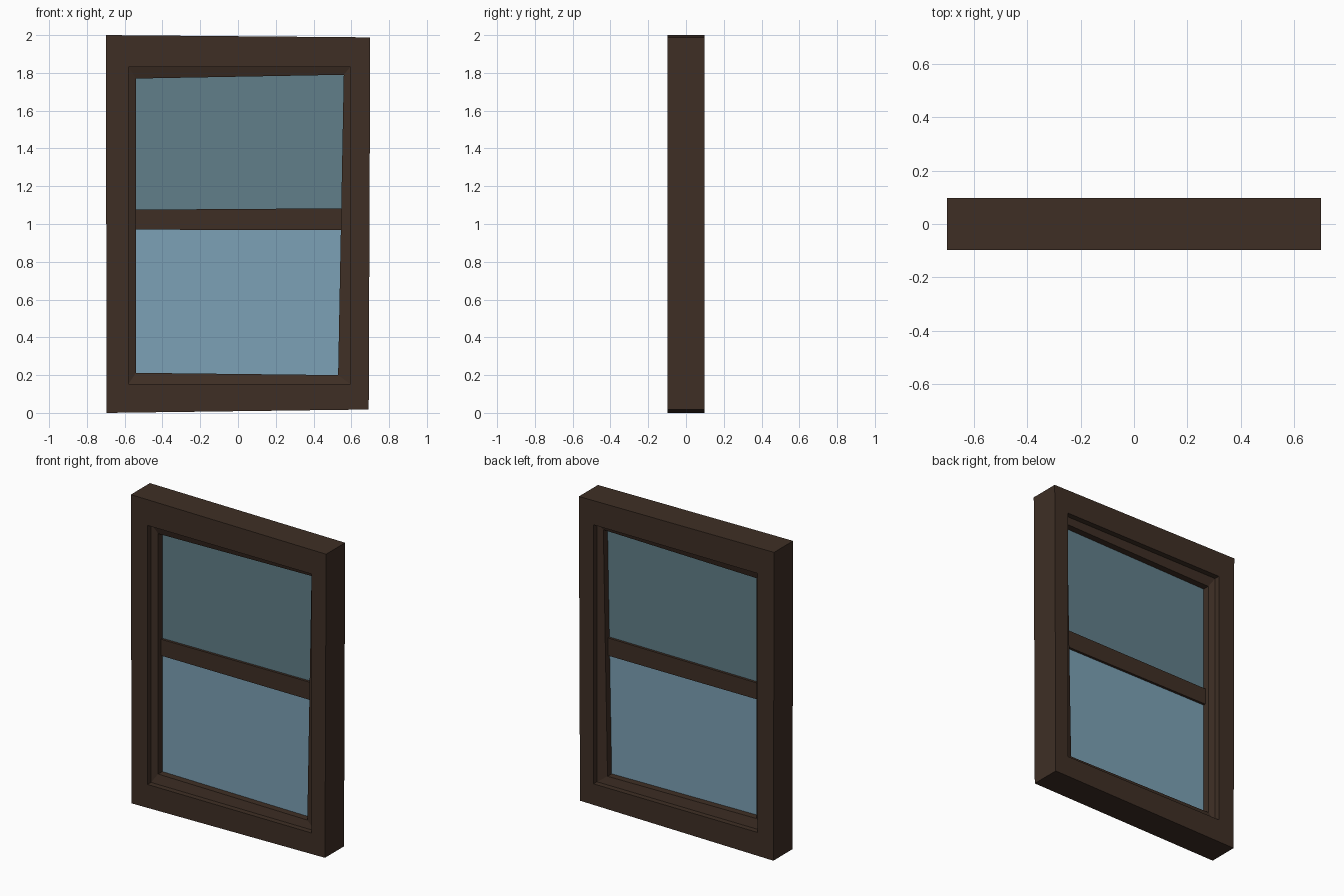
import bpy
import bmesh

cube = bpy.data.objects.get("Cube")
if cube:
    bpy.data.objects.remove(cube, do_unlink=True)


def make_material(name, color):
    mat = bpy.data.materials.new(name)
    mat.use_nodes = True
    mat.diffuse_color = color
    mat.node_tree.nodes["Principled BSDF"].inputs["Base Color"].default_value = color
    return mat


def build(name, loops, mat, closed):
    """Skin four-cornered (corners, depth) loops; close into a ring or cap the ends."""
    bm = bmesh.new()
    rows = [[bm.verts.new((x, y, z)) for x, z in corners] for corners, y in loops]
    pairs = list(zip(rows, rows[1:]))
    if closed:
        pairs.append((rows[-1], rows[0]))
    else:
        bm.faces.new(rows[0])
        bm.faces.new(rows[-1][::-1])
    for a, b in pairs:
        for i in range(4):
            j = (i + 1) % 4
            bm.faces.new((a[i], a[j], b[j], b[i]))
    bmesh.ops.recalc_face_normals(bm, faces=bm.faces)
    mesh = bpy.data.meshes.new(name)
    bm.to_mesh(mesh)
    bm.free()
    mesh.materials.append(mat)
    obj = bpy.data.objects.new(name, mesh)
    bpy.context.collection.objects.link(obj)
    return obj


def slab(name, corners, half_depth, mat):
    return build(name, [(corners, -half_depth), (corners, half_depth)], mat, False)


wood = make_material("dark brown wood", (0.049, 0.028, 0.0185, 1))
upper_blue = make_material("dark blue glass", (0.12, 0.212, 0.253, 1))
lower_blue = make_material("light blue glass", (0.2, 0.357, 0.465, 1))

# Slightly crooked outlines: bottom left, bottom right, top right, top left
outer = [(-0.695, 0), (0.692, 0.018), (0.7, 1.988), (-0.7, 2)]
opening = [(-0.58, 0.153), (0.595, 0.153), (0.595, 1.832), (-0.58, 1.832)]
lip = [(-0.54, 0.212), (0.53, 0.2), (0.56, 1.79), (-0.54, 1.77)]

# Outer frame
front = 0.0975
build("outer_frame", [(outer, -front), (opening, -front),
                      (opening, front), (outer, front)], wood, True)

# Sash with sloping faces, stepped in from both sides
step, edge = 0.062, 0.047
build("sash", [(opening, -step), (lip, -edge), (lip, edge), (opening, step)], wood, True)

# Middle rail
slab("middle_rail", [(-0.55, 0.97), (0.555, 0.968), (0.56, 1.083), (-0.55, 1.076)],
     0.02, wood)

# Glass panes, tucked into the sash and rail
slab("lower_pane", [(-0.555, 0.19), (0.548, 0.18), (0.562, 1.02), (-0.555, 1.02)],
     0.004, lower_blue)
slab("upper_pane", [(-0.555, 1.02), (0.562, 1.02), (0.575, 1.81), (-0.555, 1.79)],
     0.004, upper_blue)
